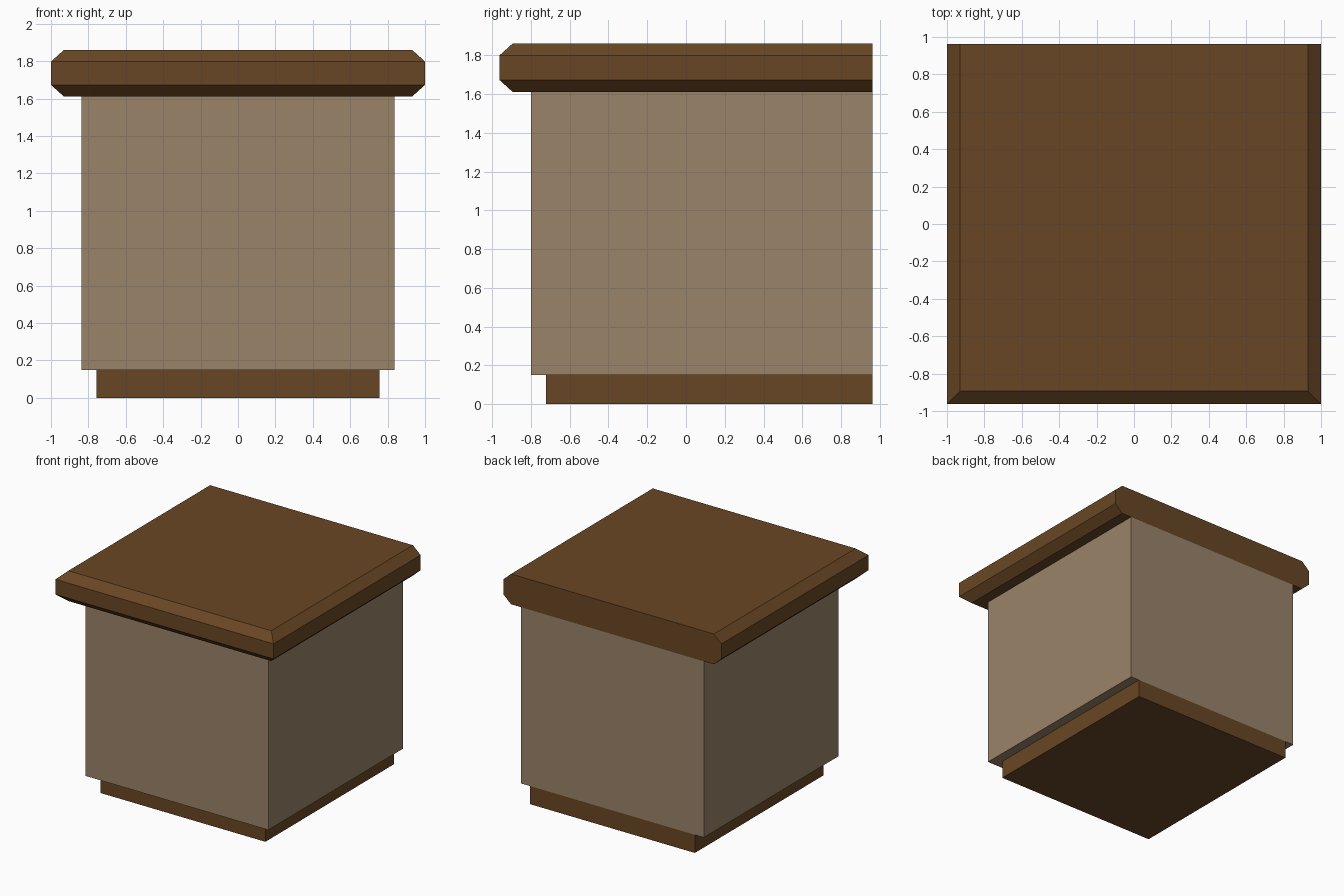
import bpy
import bmesh

if "Cube" in bpy.data.objects:
    bpy.data.objects.remove(bpy.data.objects["Cube"])


def material(name, rgb):
    m = bpy.data.materials.new(name)
    m.diffuse_color = (*rgb, 1.0)
    m.use_nodes = True
    m.node_tree.nodes["Principled BSDF"].inputs["Base Color"].default_value = m.diffuse_color
    return m


wood = material("dark brown wood", (0.141, 0.062, 0.0178))
panel = material("light taupe", (0.323, 0.227, 0.144))

BACK = 0.963  # all parts sit flush at the back


def stack(name, mat, levels):
    """Solid from rectangular rings (z, half width, front y), flush at the back."""
    bm = bmesh.new()
    rings = []
    for z, w, front in levels:
        corners = ((-w, front), (w, front), (w, BACK), (-w, BACK))
        rings.append([bm.verts.new((x, y, z)) for x, y in corners])
    for a, b in zip(rings, rings[1:]):
        for i in range(4):
            j = (i + 1) % 4
            bm.faces.new((a[i], a[j], b[j], b[i]))
    bm.faces.new(rings[0][::-1])
    bm.faces.new(rings[-1])
    bmesh.ops.recalc_face_normals(bm, faces=bm.faces)
    me = bpy.data.meshes.new(name)
    bm.to_mesh(me)
    bm.free()
    me.materials.append(mat)
    ob = bpy.data.objects.new(name, me)
    bpy.context.collection.objects.link(ob)
    return ob


# Recessed plinth
stack("plinth", wood, [(0, 0.756, -0.721), (0.15, 0.756, -0.721)])
# Cabinet body
stack("cabinet_body", panel, [(0.15, 0.838, -0.80), (1.61, 0.838, -0.80)])
# Countertop, chamfered on front and sides, flat at the back
stack("countertop", wood, [(1.61, 0.93, -0.893), (1.673, 1.0, -0.963),
                           (1.798, 1.0, -0.963), (1.861, 0.93, -0.893)])
